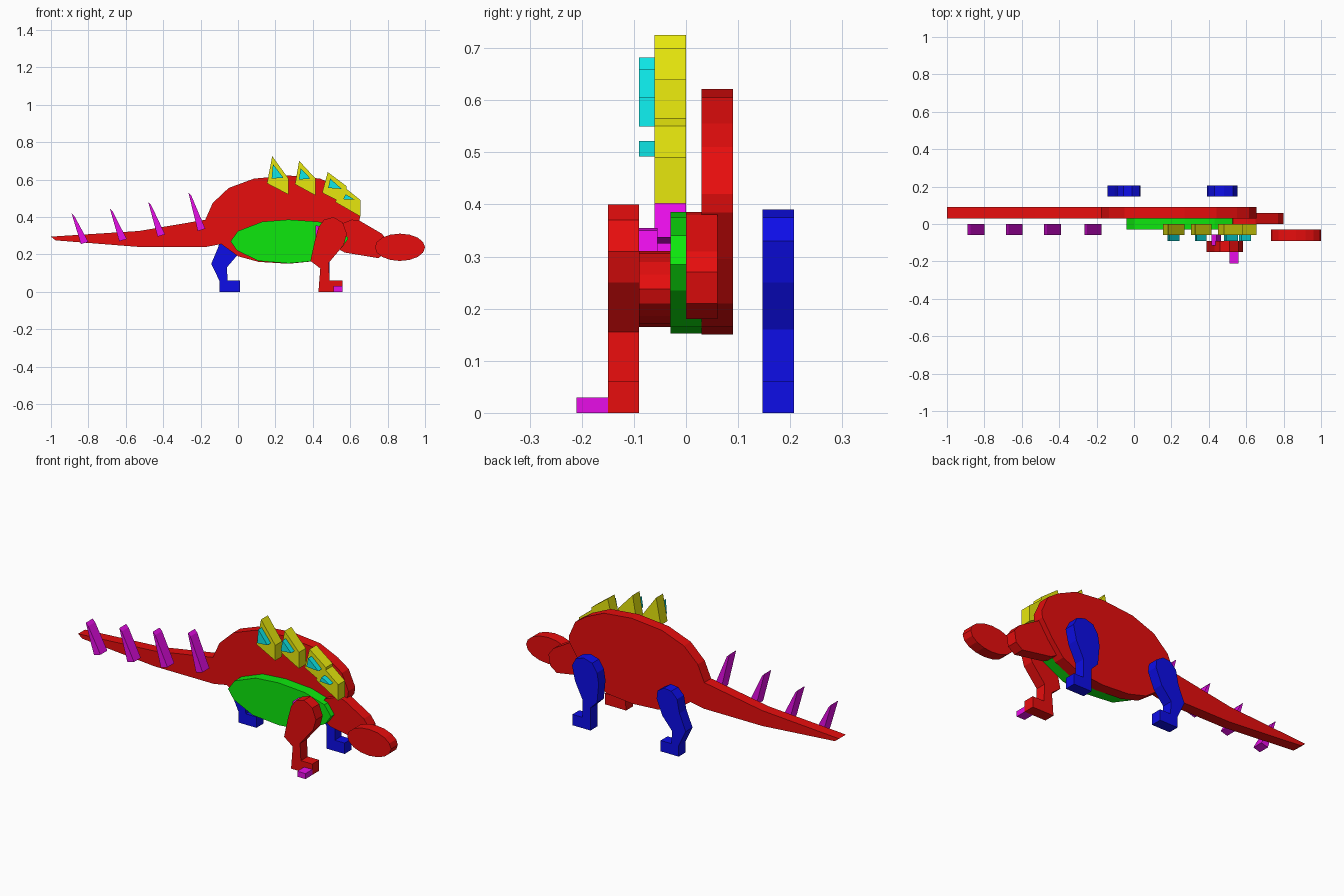
import bpy, bmesh, math


def material(name, r, g, b):
    m = bpy.data.materials.new(name)
    m.diffuse_color = (r, g, b, 1)
    return m


LO = 0.004
RED = material("red", 0.8, LO, LO)
GREEN = material("green", LO, 0.8, LO)
BLUE = material("blue", LO, LO, 0.8)
YELLOW = material("yellow", 0.8, 0.8, LO)
CYAN = material("cyan", LO, 0.8, 0.8)
MAGENTA = material("magenta", 0.8, LO, 0.8)


def slab(name, pts, y, mat, depth=0.06):
    """Extrude an x-z outline from y to y + depth."""
    bm = bmesh.new()
    face = bm.faces.new([bm.verts.new((x, y, z)) for x, z in pts])
    ext = bmesh.ops.extrude_face_region(bm, geom=[face])["geom"]
    bmesh.ops.translate(bm, vec=(0, depth, 0),
                        verts=[g for g in ext if isinstance(g, bmesh.types.BMVert)])
    bmesh.ops.recalc_face_normals(bm, faces=bm.faces)
    me = bpy.data.meshes.new(name)
    bm.to_mesh(me)
    bm.free()
    me.materials.append(mat)
    ob = bpy.data.objects.new(name, me)
    bpy.context.collection.objects.link(ob)
    return ob


# Body with the long tail
slab("body_and_tail", [
    (-1, 0.295), (-0.975, 0.275), (-0.53, 0.24), (-0.17, 0.24), (-0.09, 0.255),
    (0, 0.19), (0.11, 0.16), (0.27, 0.15), (0.42, 0.165), (0.52, 0.21),
    (0.59, 0.295), (0.65, 0.385), (0.655, 0.42), (0.615, 0.51), (0.55, 0.555),
    (0.44, 0.605), (0.27, 0.622), (0.085, 0.605), (-0.05, 0.555),
    (-0.135, 0.475), (-0.175, 0.385), (-0.53, 0.325)], 0.03, RED)

# Belly panel
slab("belly", [
    (-0.04, 0.27), (-0.005, 0.22), (0.11, 0.165), (0.27, 0.152), (0.42, 0.165),
    (0.555, 0.235), (0.59, 0.285), (0.55, 0.34), (0.43, 0.375), (0.27, 0.386),
    (0.13, 0.375), (0, 0.325)], -0.03, GREEN)

# Neck and head
slab("neck", [(0.5, 0.25), (0.57, 0.21), (0.75, 0.18), (0.79, 0.21), (0.80, 0.27),
              (0.77, 0.31), (0.65, 0.38), (0.61, 0.386), (0.53, 0.355)], 0, RED)
slab("head", [(0.866 + 0.134 * math.cos(a), 0.238 + 0.073 * math.sin(a))
              for a in [i * math.tau / 16 for i in range(16)]], -0.09, RED)

# Near leg with claw and shoulder spur
slab("near_front_leg", [
    (0.43, 0), (0.56, 0), (0.56, 0.06), (0.49, 0.06), (0.485, 0.155),
    (0.565, 0.25), (0.582, 0.31), (0.56, 0.37), (0.51, 0.40), (0.46, 0.385),
    (0.43, 0.345), (0.41, 0.27), (0.387, 0.165), (0.44, 0.125)], -0.15, RED)
slab("claw", [(0.51, 0), (0.56, 0), (0.56, 0.03), (0.51, 0.03)], -0.21, MAGENTA)
slab("shoulder_spur", [(0.415, 0.29), (0.465, 0.28), (0.44, 0.35), (0.415, 0.355)],
     -0.115, MAGENTA)

# Far legs
slab("far_hind_leg", [
    (-0.1, 0), (0.01, 0), (0.01, 0.06), (-0.055, 0.06), (-0.06, 0.13),
    (0, 0.2), (0.035, 0.285), (0.03, 0.33), (-0.01, 0.355), (-0.055, 0.35),
    (-0.09, 0.315), (-0.105, 0.24), (-0.143, 0.15), (-0.1, 0.06)], 0.147, BLUE)
slab("far_front_leg", [
    (0.44, 0), (0.55, 0), (0.55, 0.06), (0.49, 0.06), (0.49, 0.16),
    (0.535, 0.25), (0.553, 0.33), (0.53, 0.375), (0.48, 0.39), (0.43, 0.375),
    (0.4, 0.33), (0.39, 0.27), (0.4, 0.165), (0.44, 0.125)], 0.147, BLUE)

# Tail spikes: base x and z, tip height
for i, (x, z, top) in enumerate([(-0.84, 0.255, 0.42), (-0.635, 0.27, 0.445),
                                 (-0.43, 0.295, 0.48), (-0.215, 0.325, 0.53)]):
    slab(f"tail_spike_{i + 1}", [(x, z), (x + 0.04, z + 0.012),
                                 (x - 0.035, top - 0.015), (x - 0.05, top)],
         -0.06, MAGENTA)

# Back plates with small triangular markings
plates = [
    ([(0.155, 0.58), (0.27, 0.52), (0.27, 0.605), (0.183, 0.725)],
     [(0.18, 0.605), (0.243, 0.61), (0.187, 0.682)]),
    ([(0.305, 0.575), (0.415, 0.515), (0.415, 0.605), (0.327, 0.70)],
     [(0.325, 0.60), (0.388, 0.605), (0.335, 0.66)]),
    ([(0.45, 0.53), (0.575, 0.465), (0.58, 0.565), (0.48, 0.64)],
     [(0.482, 0.555), (0.555, 0.55), (0.493, 0.605)]),
    ([(0.52, 0.48), (0.655, 0.402), (0.655, 0.49), (0.555, 0.57)],
     [(0.562, 0.495), (0.625, 0.492), (0.575, 0.522)]),
]
for i, (plate, mark) in enumerate(plates):
    slab(f"back_plate_{i + 1}", plate, -0.06, YELLOW)
    slab(f"plate_marking_{i + 1}", mark, -0.09, CYAN, 0.03)
